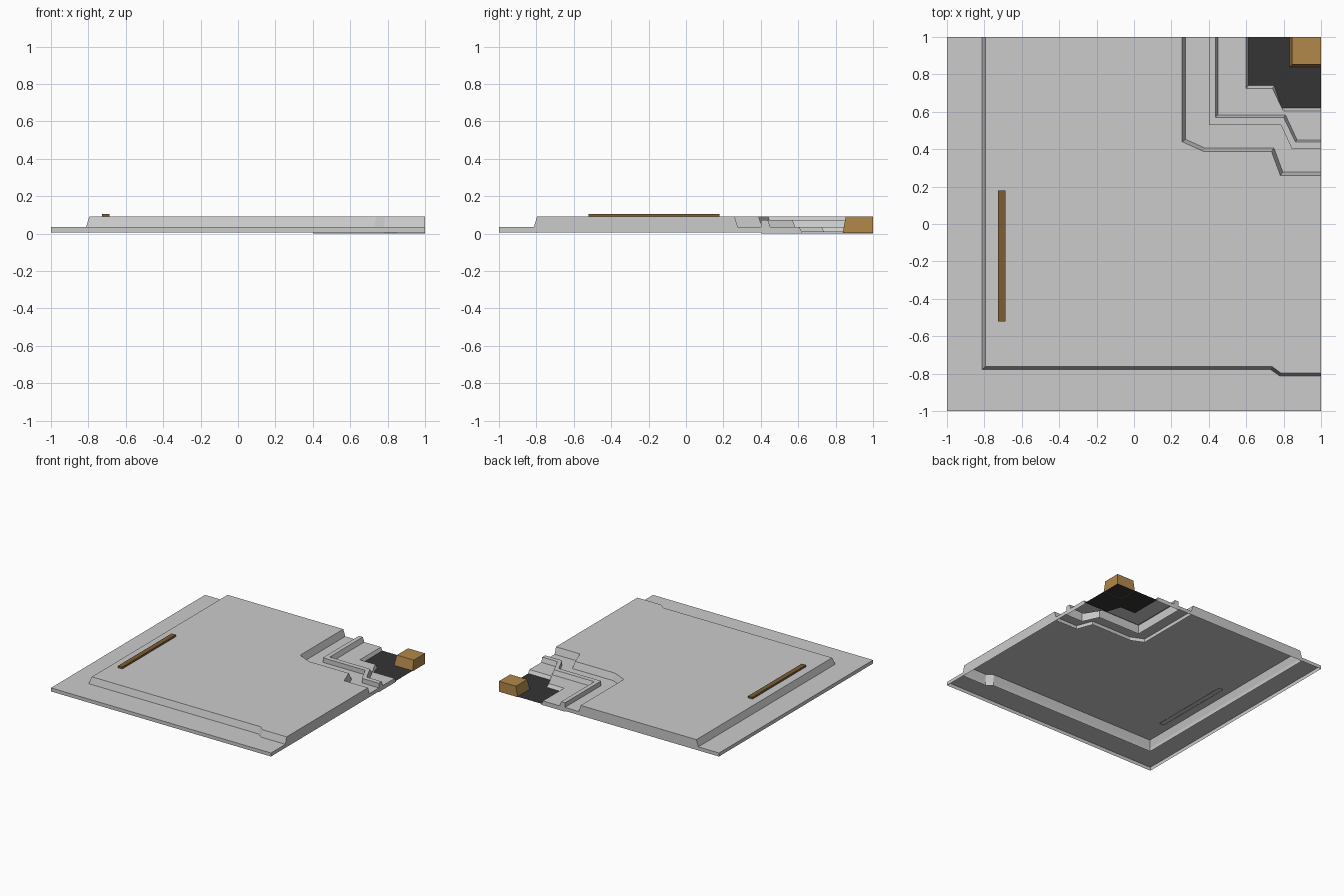
import bpy, bmesh

if "Cube" in bpy.data.objects:
    bpy.data.objects.remove(bpy.data.objects["Cube"])


def material(name, rgb):
    m = bpy.data.materials.new(name)
    m.diffuse_color = (*rgb, 1)
    m.use_nodes = True
    m.node_tree.nodes["Principled BSDF"].inputs["Base Color"].default_value = m.diffuse_color
    return m


def at(path, z):
    return [(x, y, z) for x, y in path]


def build(name, faces, mat=None):
    """Make an object from polygons, merging shared corners."""
    bm = bmesh.new()
    for pts in faces:
        bm.faces.new([bm.verts.new(p) for p in pts])
    bmesh.ops.remove_doubles(bm, verts=bm.verts, dist=1e-5)
    bmesh.ops.recalc_face_normals(bm, faces=bm.faces)
    # open shells: make sure the upward faces really face up
    if sum(f.normal.z * f.calc_area() for f in bm.faces) < 0:
        bmesh.ops.reverse_faces(bm, faces=bm.faces)
    me = bpy.data.meshes.new(name)
    bm.to_mesh(me)
    bm.free()
    ob = bpy.data.objects.new(name, me)
    bpy.context.collection.objects.link(ob)
    if mat:
        me.materials.append(mat)
    return ob


def bridge(a, b, closed=False):
    n = len(a)
    return [[a[i], a[(i + 1) % n], b[(i + 1) % n], b[i]]
            for i in range(n if closed else n - 1)]


def shell(name, loops, mat=None):
    """Closed loops stacked upward and capped on top; the underside is open."""
    faces = [loops[-1]]
    for a, b in zip(loops, loops[1:]):
        faces += bridge(a, b, True)
    return build(name, faces, mat)


def ledge(name, outer, inner, z, z0, skirt_outer):
    """Flat strip between two paths, with skirts on its exposed edges."""
    faces = [at(outer, z) + at(inner[::-1], z)]
    for p, q in ((outer[0], inner[0]), (outer[-1], inner[-1])):
        faces += bridge(at((p, q), z0), at((p, q), z))
    if skirt_outer:
        faces += bridge(at(outer, z0), at(outer, z))
    return build(name, faces)


Z0, FLOOR, TOP, RIDGE, PIT = 0.006, 0.035, 0.09, 0.073, 0.008

# plan outlines, running from the back edge round to the right edge
rim_outer = [(-1, 1), (-1, -1), (1, -1)]
wall_foot = [(-.812, 1), (-.812, -.778), (.73, -.778), (.78, -.813), (1, -.813)]
wall_top = [(-.795, 1), (-.795, -.762), (.738, -.762), (.786, -.797), (1, -.797)]
notch_top = [(.257, 1), (.257, .44), (.373, .388), (.735, .388), (.782, .26), (1, .26)]
notch_foot = [(.275, 1), (.275, .453), (.377, .407), (.748, .407), (.796, .277), (1, .277)]
ridge_out = [(.40, 1), (.40, .53), (.785, .53), (.845, .40), (1, .40)]
ridge_in = [(.435, 1), (.435, .57), (.80, .57), (.863, .438), (1, .438)]
ridge_foot = [(.448, 1), (.448, .583), (.81, .583), (.872, .45), (1, .45)]
pit_top = [(.60, 1), (.60, .725), (.74, .725), (.78, .605), (1, .605)]
pit_foot = [(.613, 1), (.613, .74), (.75, .74), (.79, .62), (1, .62)]

# outer rim and the channel beside the ridge
ledge("outer_rim", rim_outer, wall_foot, FLOOR, Z0, True)
ledge("channel_floor", notch_foot, ridge_out, FLOOR, Z0, False)

# raised plateau, hollow underneath
foot = wall_foot + notch_foot[::-1]
shell("plateau", [at(foot, Z0), at(foot, FLOOR),
                  at(wall_top + notch_top[::-1], TOP)])

# stepped terrace: ridge, inner floor and slope into the pit
steps = [at(ridge_out, 0), at(ridge_out, RIDGE), at(ridge_in, RIDGE),
         at(ridge_foot, FLOOR), at(pit_top, FLOOR), at(pit_foot, PIT)]
faces = []
for a, b in zip(steps, steps[1:]):
    faces += bridge(a, b)
for end in (0, -1):
    x, y, _ = steps[-1][end]
    faces.append([s[end] for s in steps] + [(x, y, 0)])
build("terrace", faces)

# dark pit floor
build("pit_floor", [at(pit_foot + [(1, 1)], PIT)], material("dark", (.035, .035, .035)))


# bronze corner block and brown bar
def rect(x0, y0, x1, y1, z):
    return at([(x0, y0), (x1, y0), (x1, y1), (x0, y1)], z)


shell("corner_block", [rect(.83, .838, 1, 1, 0.004), rect(.846, .854, 1, 1, TOP)],
      material("bronze", (.45, .25, .07)))
shell("plateau_bar", [rect(-.728, -.52, -.688, .178, TOP - .002),
                      rect(-.728, -.52, -.688, .178, .105)],
      material("brown", (.2, .11, .035)))
